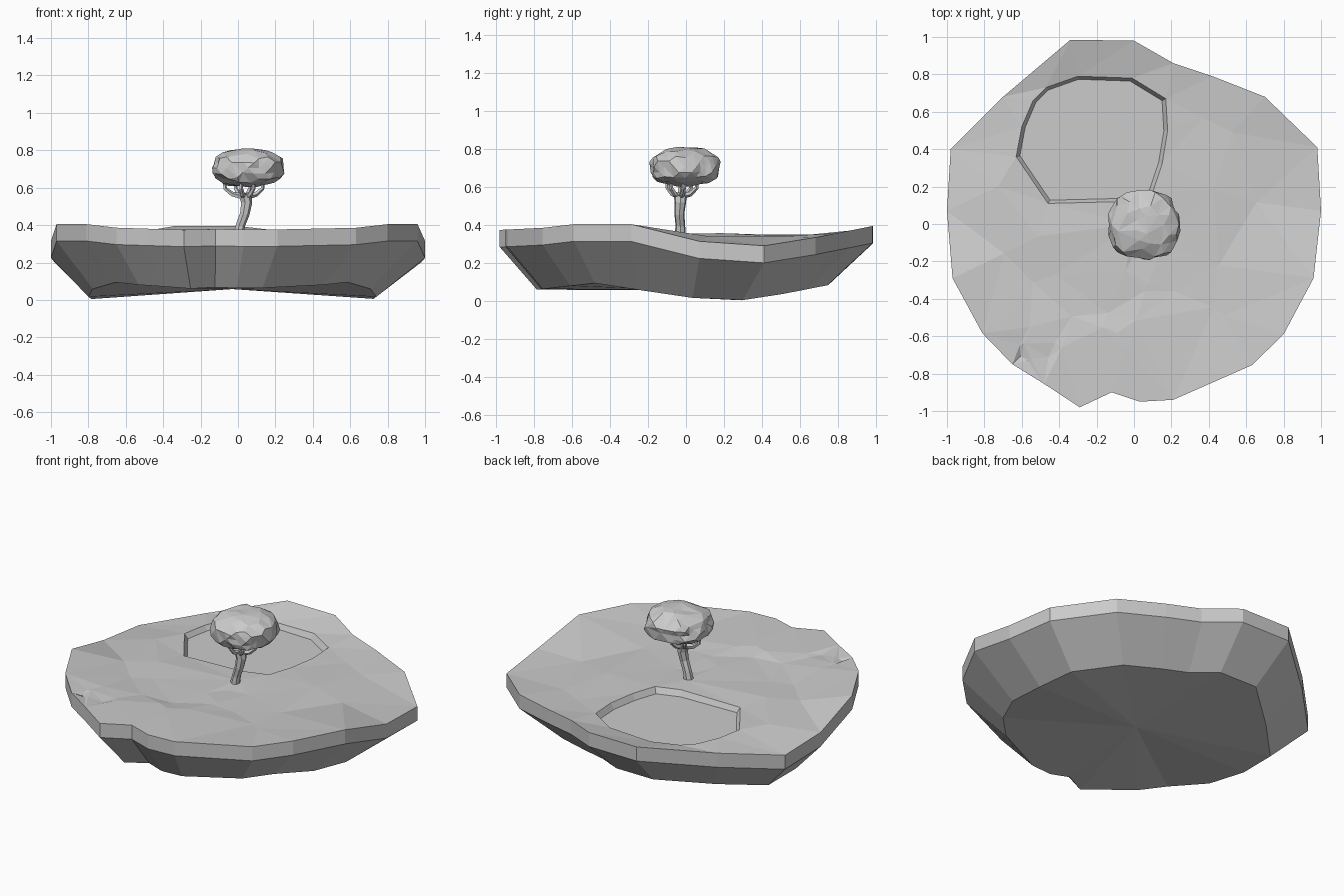
import bpy, bmesh, math, random
from mathutils import Vector
from mathutils.geometry import delaunay_2d_cdt

random.seed(4)
cube = bpy.data.objects.get("Cube")
if cube:
    bpy.data.objects.remove(cube)

stone = bpy.data.materials.new("plain grey")
stone.use_nodes = True
grey = (0.6, 0.6, 0.6, 1)
stone.diffuse_color = grey
stone.node_tree.nodes["Principled BSDF"].inputs["Base Color"].default_value = grey


def finish(bm, name):
    bmesh.ops.recalc_face_normals(bm, faces=bm.faces)
    mesh = bpy.data.meshes.new(name)
    bm.to_mesh(mesh)
    bm.free()
    mesh.materials.append(stone)
    obj = bpy.data.objects.new(name, mesh)
    bpy.context.collection.objects.link(obj)
    return obj


def profile(points, y):
    """Height read along a polyline of (y, z) points."""
    for (a, za), (b, zb) in zip(points, points[1:]):
        if y <= b:
            return za + (zb - za) * max(0, (y - a) / (b - a))
    return points[-1][1]


# Island outline and rim heights from front to back
outline = [(-.34, .985), (0, .98), (.21, .86), (.42, .79), (.70, .68), (.98, .41),
           (1, .07), (.96, -.29), (.80, -.59), (.63, -.755), (.21, -.94),
           (.03, -.95), (-.12, -.90), (-.29, -.98), (-.48, -.855), (-.65, -.75),
           (-.81, -.585), (-.97, -.29), (-1, .07), (-.98, .40), (-.70, .68)]
rim_top = [(-.98, .375), (-.76, .385), (-.59, .405), (-.29, .405), (.07, .315),
           (.40, .29), (.68, .335), (.98, .395)]
base_edge = [(-.79, .06), (-.48, .095), (-.19, .05), (.05, .015), (.28, .003),
             (.47, .03), (.75, .085)]
pond = [(-.46, .11), (-.05, .12), (.10, .17), (.15, .32), (.18, .50), (.17, .67),
        (-.01, .78), (-.30, .79), (-.47, .73), (-.54, .66), (-.60, .52), (-.63, .36)]
pond_centre = Vector((-.23, .46))


def ground(x, y):
    """Gently uneven lawn."""
    front = .02 * max(0, min(1, (-y - .25) / .4))
    return .35 + front + random.uniform(-.009, .009)


# Scattered lawn points, with a rougher patch at the front right corner
scatter = [(.0, 0.)]
while len(scatter) < 26:
    x, y = random.uniform(-.8, .8), random.uniform(-.8, .8)
    off = Vector((x, y)) - pond_centre
    if math.hypot(x, y) < .78 and math.hypot(off.x / .52, off.y / .46) > 1:
        scatter.append((x, y))
scatter += [(random.uniform(-.62, -.38), random.uniform(-.74, -.55)) for _ in range(8)]

# Island: lawn
n, m = len(outline), len(pond)
points = [Vector(p) for p in outline + pond + scatter]
pond_edges = [(n + i, n + (i + 1) % m) for i in range(m)]
co, _, tris, origin, _, _ = delaunay_2d_cdt(
    points, pond_edges, [list(range(n))[::-1]], 1, 1e-5)
bm = bmesh.new()
verts, rim, shore = [], {}, {}
for p, src in zip(co, origin):
    i = src[0] if src else n + m
    if i < n:
        z = profile(rim_top, p.y)
    elif i < n + m:
        z = .352 if p.x > -.2 else .345
    else:
        z = ground(p.x, p.y)
    v = bm.verts.new((p.x, p.y, z))
    verts.append(v)
    if i < n:
        rim[i] = v
    elif i < n + m:
        shore[i - n] = v
shore_set = set(shore.values())
for t in tris:
    corner = [verts[i] for i in t]
    if not all(v in shore_set for v in corner):
        bm.faces.new(corner)


def bridge(a, b):
    for i in range(len(a)):
        j = (i + 1) % len(a)
        bm.faces.new((a[i], a[j], b[j], b[i]))


# Island: sunken pond with sloping banks
bank = [shore[i] for i in range(m)]
bed = []
for v in bank:
    inner = pond_centre + (v.co.xy - pond_centre) * .95
    bed.append(bm.verts.new((inner.x, inner.y, .315)))
bridge(bank, bed)
bm.faces.new(bed)

# Island: upright rim band, tapering sides and arched underside
top = [rim[i] for i in range(n)]
band = [bm.verts.new((v.co.x, v.co.y, v.co.z - .09)) for v in top]
foot = []
for x, y in outline:
    fx, fy = x * .77 - .03, y * .78 - .02
    foot.append(bm.verts.new((fx, fy, profile(base_edge, fy))))
bridge(top, band)
bridge(band, foot)
hub = bm.verts.new((-.03, -.02, .058))
for i in range(n):
    bm.faces.new((foot[i], foot[(i + 1) % n], hub))
finish(bm, "island")


# Tree limbs
def tube(name, path, radii, sides):
    bm = bmesh.new()
    path = [Vector(p) for p in path]
    rings = []
    for i, p in enumerate(path):
        along = path[min(i + 1, len(path) - 1)] - path[max(i - 1, 0)]
        turn = Vector((0, 0, 1)).rotation_difference(along)
        rings.append([bm.verts.new(p + turn @ Vector((
            radii[i] * math.cos(math.tau * k / sides),
            radii[i] * math.sin(math.tau * k / sides), 0))) for k in range(sides)])
    for a, b in zip(rings, rings[1:]):
        for k in range(sides):
            j = (k + 1) % sides
            bm.faces.new((a[k], a[j], b[j], b[k]))
    bm.faces.new(rings[0])
    bm.faces.new(rings[-1])
    finish(bm, name)


tube("trunk", [(0, -.03, .34), (.012, -.03, .40), (.035, -.035, .46),
               (.045, -.03, .52), (.035, -.03, .565)],
     [.03, .026, .027, .031, .036], 7)
fork = Vector((.035, -.03, .55))
for i, (dx, dy) in enumerate([(-.11, .0), (.10, .02), (.03, .09), (-.02, -.07),
                              (.05, -.05), (-.05, .06)]):
    out = Vector((dx, dy, 0))
    tube(f"branch_{i + 1}", [fork, fork + out * .6 + Vector((0, 0, .015)),
                             fork + out * .95 + Vector((0, 0, .045)),
                             fork + out + Vector((0, 0, .10))],
         [.018, .014, .011, .009], 5)

# Tree crown: faceted, flattened ball
bm = bmesh.new()
bmesh.ops.create_icosphere(bm, subdivisions=3, radius=1)
for v in bm.verts:
    d = v.co.copy()
    power = sum(abs(c) ** 2.5 for c in d) ** (-1 / 2.5)
    d *= power * random.uniform(.90, 1.02)
    v.co = (.055 + d.x * .195, -.005 + d.y * .19, .706 + d.z * .105)
bmesh.ops.dissolve_limit(bm, angle_limit=math.radians(14),
                         verts=bm.verts, edges=bm.edges)
bmesh.ops.triangulate(bm, faces=bm.faces)
finish(bm, "crown")
